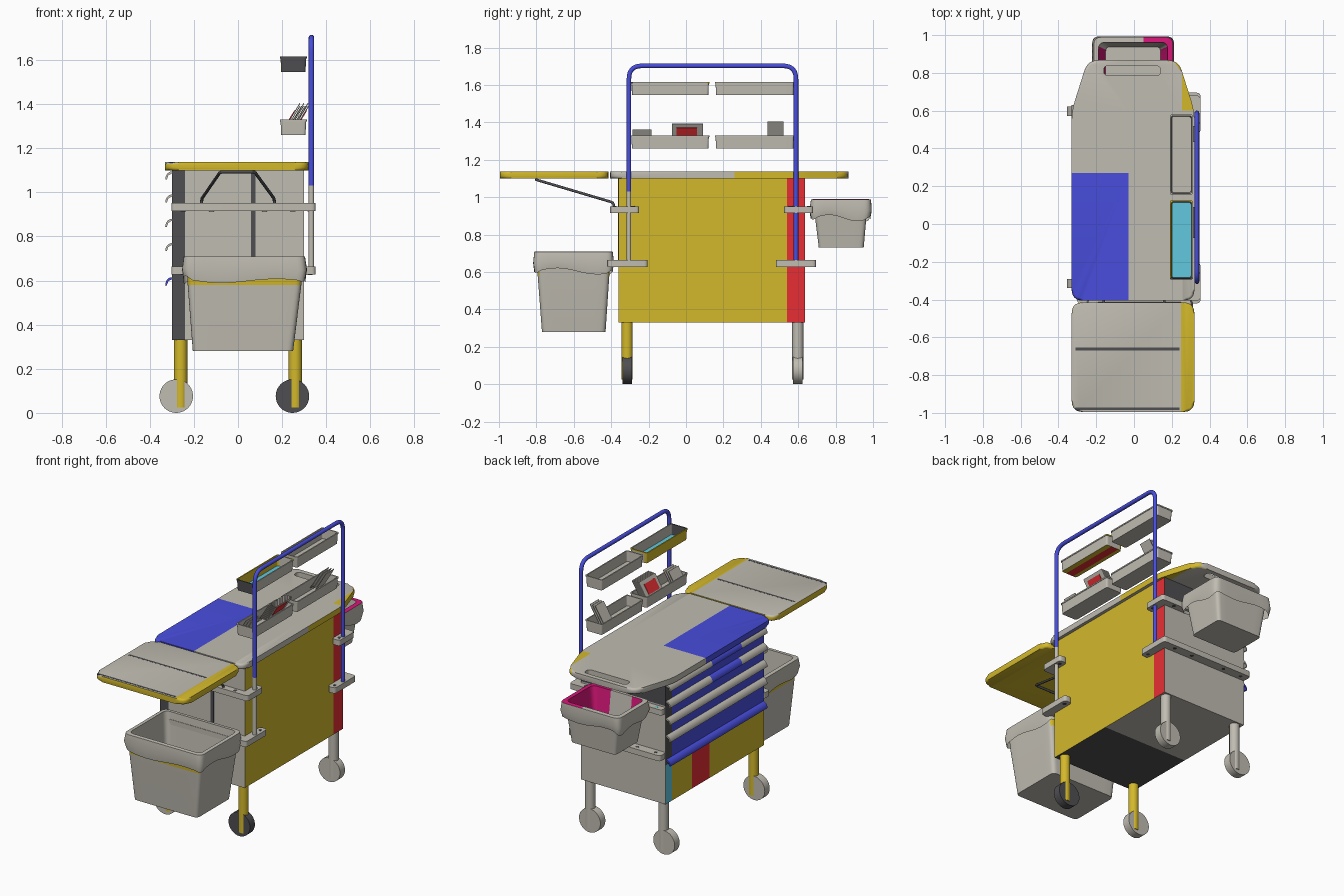
import bpy, bmesh, math
from mathutils import Vector, Matrix

if "Cube" in bpy.data.objects:
    bpy.data.objects.remove(bpy.data.objects["Cube"])


def material(name, *rgb):
    m = bpy.data.materials.new(name)
    m.diffuse_color = (*rgb, 1)
    m.use_nodes = True
    m.node_tree.nodes["Principled BSDF"].inputs["Base Color"].default_value = m.diffuse_color
    return m


GREY = material("warm_grey", 0.53, 0.505, 0.445)
DARK = material("dark_grey", 0.078, 0.078, 0.085)
YELLOW = material("mustard_yellow", 0.65, 0.48, 0.024)
BLUE = material("blue", 0.065, 0.075, 0.72)
RED = material("red", 0.80, 0.028, 0.034)
CYAN = material("cyan", 0.12, 0.58, 0.73)
MAGENTA = material("magenta", 0.68, 0.008, 0.19)


def slot(me, m):
    if m.name not in me.materials:
        me.materials.append(m)
    return me.materials.find(m.name)


def finish(name, bm, m):
    bmesh.ops.recalc_face_normals(bm, faces=bm.faces)
    me = bpy.data.meshes.new(name)
    bm.to_mesh(me)
    bm.free()
    me.materials.append(m)
    ob = bpy.data.objects.new(name, me)
    bpy.context.collection.objects.link(ob)
    return ob


def paint(ob, rule, **cuts):
    """Cut along axis planes, then colour each face with rule(centre, normal)."""
    me, bm = ob.data, bmesh.new()
    bm.from_mesh(me)
    for axis, values in cuts.items():
        i = "xyz".index(axis)
        for v in values:
            co, no = Vector((0, 0, 0)), Vector((0, 0, 0))
            co[i], no[i] = v, 1
            bmesh.ops.bisect_plane(bm, geom=bm.verts[:] + bm.edges[:] + bm.faces[:],
                                   plane_co=co, plane_no=no)
    bm.normal_update()
    for f in bm.faces:
        f.material_index = slot(me, rule(f.calc_center_median(), f.normal))
    bm.to_mesh(me)
    bm.free()


def fillet(pts, r, closed=True, n=5):
    pts = [Vector(p) for p in pts]
    out = []
    for i, p in enumerate(pts):
        if not closed and i in (0, len(pts) - 1):
            out.append(p)
            continue
        a, b = pts[i - 1] - p, pts[(i + 1) % len(pts)] - p
        a, b = (p + d.normalized() * min(r, d.length * 0.49) for d in (a, b))
        out += [a * (1 - t) ** 2 + p * 2 * t * (1 - t) + b * t * t for t in (k / n for k in range(n + 1))]
    return out


def prism(name, pts, lo, hi, m, axis="z", bevel=0):
    bm = bmesh.new()
    put = (lambda p, h: (p[0], p[1], h)) if axis == "z" else (lambda p, h: (p[0], h, p[1]))
    rings = [[bm.verts.new(put(p, h)) for p in pts] for h in (lo, hi)]
    caps = [bm.faces.new(r) for r in rings]
    for i in range(len(pts)):
        bm.faces.new((rings[0][i - 1], rings[0][i], rings[1][i], rings[1][i - 1]))
    if bevel:
        bmesh.ops.bevel(bm, geom=list({e for f in caps for e in f.edges}), offset=bevel,
                        segments=4, profile=0.5, affect='EDGES')
    return finish(name, bm, m)


def rect(x0, x1, y0, y1):
    return [(x0, y0), (x1, y0), (x1, y1), (x0, y1)]


def box(name, x0, x1, y0, y1, z0, z1, m):
    return prism(name, rect(x0, x1, y0, y1), z0, z1, m)


def cyl(name, c, r, depth, m, axis="z", bevel=0, n=32):
    a = [k * math.tau / n for k in range(n)]
    u, v, h = (c[0], c[1], c[2]) if axis == "z" else (c[0], c[2], c[1])
    return prism(name, [(u + r * math.cos(t), v + r * math.sin(t)) for t in a],
                 h - depth / 2, h + depth / 2, m, axis, bevel)


def tube(name, pts, r, m, bend, n=14):
    """Sweep a circle along a planar path with rounded bends."""
    path, bm, rings = fillet(pts, bend, False, 8), bmesh.new(), []
    side = (path[1] - path[0]).cross(path[len(path) // 2] - path[0]).normalized()
    for i, p in enumerate(path):
        d = path[min(i + 1, len(path) - 1)] - path[max(i - 1, 0)]
        up = d.cross(side).normalized()
        side_i = up.cross(d).normalized()
        rings.append([bm.verts.new(p + r * (side_i * math.cos(k * math.tau / n) + up * math.sin(k * math.tau / n)))
                      for k in range(n)])
    for a, b in zip(rings, rings[1:]):
        for i in range(n):
            bm.faces.new((a[i - 1], a[i], b[i], b[i - 1]))
    bm.faces.new(rings[0])
    bm.faces.new(rings[-1])
    return finish(name, bm, m)


def ring(x0, x1, y0, y1, r, z, wave=0):
    """Rounded rectangle with subdivided sides; wave ripples its height."""
    arcs, out = fillet(rect(x0, x1, y0, y1), r), []
    for i, p in enumerate(arcs):
        out.append(p)
        if i % 6 == 5:
            q = arcs[(i + 1) % 24]
            out += [p.lerp(q, k / 8) for k in range(1, 8)]
    return [(p.x, p.y, z + wave * (math.sin(i * 0.7) + 0.7 * math.sin(i * 0.37 + 1))) for i, p in enumerate(out)]


def loft(name, rings, m, first=True, last=True):
    bm = bmesh.new()
    vs = [[bm.verts.new(p) for p in r] for r in rings]
    for a, b in zip(vs, vs[1:]):
        for i in range(len(a)):
            bm.faces.new((a[i - 1], a[i], b[i], b[i - 1]))
    if first:
        bm.faces.new(vs[0])
    if last:
        bm.faces.new(vs[-1])
    return finish(name, bm, m)


# cabinet
def cabinet_colour(c, n):
    if n.x > .5:
        return RED if c.y > .54 else YELLOW
    if n.x < -.5:
        if c.z > .58:
            return DARK if c.y > .57 else BLUE
        return CYAN if c.y > .57 else RED if .19 < c.y < .37 else YELLOW
    if n.y < -.5:
        return DARK if c.x < -.24 else GREY
    if n.y > .5:
        return DARK if c.z > .96 else GREY
    return DARK if c.y < .1 else GREY


cabinet = box("cabinet", -.30, .30, -.36, .635, .33, 1.10, GREY)
paint(cabinet, cabinet_colour, x=[-.24], y=[.1, .19, .37, .54, .57], z=[.58, .96])
box("front_seam_strip", .06, .08, -.364, -.359, .66, 1.10, DARK)

# drawer pulls down the left side
for i, z in enumerate((1.095, .99, .88, .77, .615)):
    arc = [(-.30 - .03 * math.sin(a), z - .037 * (1 - math.cos(a))) for a in (k * math.pi / 14 for k in range(8))]
    pull = prism(f"drawer_pull_{i}", arc + [(-.323, z - .037), (-.316, z - .018), (-.30, z - .009)],
                 -.355, .63, BLUE if i == 4 else GREY, "y")
    if i < 2:
        paint(pull, lambda c, n: BLUE if -.1 < c.y < .2 else GREY, y=[.2, -.1])

# worktop with tapered rear and handle slot
outline = fillet([(-.33, -.405), (.32, -.405), (.32, .60), (.235, .868), (-.245, .868), (-.33, .60)], .06, n=6)
top = prism("worktop", outline, 1.10, 1.137, GREY, bevel=.014)
paint(top, lambda c, n: BLUE if c.x < -.03 and c.y < .27 and n.z > -.5 else
      YELLOW if (c.x > .255 and c.y > .60) or (n.x > .3 and c.y > .26) else GREY,
      x=[-.03, .255], y=[.26, .27, .60])
cutter = prism("slot_cutter", fillet(rect(-.16, .14, .785, .838), .025), 1.05, 1.2, GREY)
cutter.hide_render = True
mod = top.modifiers.new("slot", 'BOOLEAN')
mod.operation, mod.object, mod.solver = 'DIFFERENCE', cutter, 'EXACT'
bpy.context.view_layer.objects.active = top
bpy.ops.object.modifier_apply(modifier="slot")
bpy.data.objects.remove(cutter)

# fold-out front shelf and its bent support rod
shelf = prism("front_shelf", fillet(rect(-.33, .32, -.995, -.415), .06), 1.10, 1.137, YELLOW, bevel=.014)
paint(shelf, lambda c, n: GREY if n.z > .5 and c.x < .25 else YELLOW, x=[.25])
for y in (-.662, -.978):
    box("shelf_line", -.31, .24, y - .007, y + .007, 1.132, 1.1375, DARK)
tube("shelf_support_rod", [(-.165, -.385, .93), (-.165, -.385, .97), (-.08, -.80, 1.093), (.075, -.80, 1.093),
                           (.165, -.385, .97), (.165, -.385, .93)], .007, DARK, .02)

# mounting rails wrapping the front and rear ends
for z, reach, out in ((.933, -.25, -.405), (.645, -.205, -.42)):
    for end in (0, 1):
        fy = (lambda y: .275 - y) if end else (lambda y: y)
        pts = [(-.302, -.358), (-.302, out), (.352, out), (.352, reach), (.300, reach), (.300, -.358)]
        prism(("front", "rear")[end] + "_rail", fillet([(x, fy(y)) for x, y in pts], .02), z - .018, z + .018, GREY)
        for x in (-.25, -.12, .12, .25):
            cyl("rail_hole", (x, fy((out - .36) / 2), z), .011, .038,
                CYAN if end and x < -.2 and z > .9 else DARK, n=12)
        cyl("rail_hole", (.326, fy(reach - .035), z), .011, .038, DARK, n=12)

# legs and wheels
for sx, wx in ((-1, -.28), (1, .247)):
    for y, m in ((-.315, YELLOW), (.598, GREY)):
        cyl("leg", (sx * .26, y, .18), .03, .31, m)
        cyl("wheel", (wx, y, .076), .076, .05, DARK if sx > 0 and y < 0 else GREY, "y", .01, 40)

# overhead tube frame
frame = tube("overhead_frame", [(.333, -.305, .64), (.333, -.305, 1.702), (.333, .588, 1.702), (.333, .588, .64)],
             .0125, BLUE, .07)
paint(frame, lambda c, n: GREY if c.z < 1.03 and c.y < 0 else BLUE, z=[1.03])


# four small storage trays; the upper front one is many-coloured
def tray_colour(c, n):
    if n.y < -.5 and c.y < -.28 or n.y > .5 and c.y < -.27 or c.y < -.285:
        return DARK
    if n.z < -.8 and c.z < 1.548:
        return RED if .22 < c.x < .272 else YELLOW
    if n.z > .8 and c.z < 1.58:
        return CYAN
    return YELLOW if c.x < .21 or (c.z > 1.61 and c.y > .11) else GREY


for z in (1.26, 1.545):
    for y0, y1 in ((-.295, .125), (.155, .58)):
        def tray_ring(inset, h):
            return ring(.19 + inset, .312 - inset, y0 + inset, y1 - inset, .012, z + h)
        tray = loft("tray", [tray_ring(.006, 0), tray_ring(.003, .062), tray_ring(0, .062), tray_ring(0, .07),
                             tray_ring(.007, .07), tray_ring(.011, .005)], GREY)
        if z > 1.5 and y0 < 0:
            paint(tray, tray_colour, x=[.21, .22, .272])

# leaning cards and red labels in the lower trays
LEAN = Matrix.Rotation(.55, 4, 'Y')
for y0, y1, tall, count in ((-.285, -.185, .09, 3), (-.075, .09, .125, 7), (.435, .52, .14, 3)):
    for k in range(count):
        card = box("card", -.002, .002, y0, y1, 0, tall, GREY)
        card.matrix_world = Matrix.Translation((.208 + k * .055 / count, 0, 1.285)) @ LEAN
for x in (.204, .258):
    label = box("red_label", -.0015, .0025, -.05, .058, .035, .102, RED)
    label.matrix_world = Matrix.Translation((x, 0, 1.285)) @ LEAN

# large front waste bin with draped liner
bin_f = loft("front_bin", [ring(-.205, .25, -.77, -.43, .03, .28), ring(-.228, .287, -.793, -.410, .03, .58),
                           ring(-.235, .295, -.80, -.405, .03, .70)], GREY, last=False)
paint(bin_f, lambda c, n: YELLOW if c.z > .58 and c.x < .285 else GREY, x=[.17])
loft("front_bin_liner", [ring(-.246, .304, -.81, -.392, .04, .603, .011), ring(-.253, .312, -.817, -.386, .04, .65, .004),
                         ring(-.246, .304, -.811, -.391, .04, .708), ring(-.222, .282, -.787, -.414, .035, .71),
                         ring(-.19, .235, -.755, -.445, .03, .30)], GREY, first=False)

# small rear waste bin with magenta-lined liner
loft("rear_bin", [ring(-.165, .155, .71, .95, .025, .73), ring(-.20, .19, .68, .972, .03, .975)], GREY, last=False)
liner = loft("rear_bin_liner", [ring(-.212, .203, .669, .985, .04, .888, .011), ring(-.222, .212, .66, .993, .04, .93, .004),
                                ring(-.213, .206, .668, .989, .04, .988), ring(-.188, .178, .69, .962, .035, .99),
                                ring(-.15, .14, .722, .938, .025, .745)], GREY, first=False)
paint(liner, lambda c, n: MAGENTA if c.z > .98 and c.x > .05 or
      .75 < c.z < .98 and -.19 < c.x < .18 and .688 < c.y < .93 and (c.x > .05 or c.x < -.10) else GREY, x=[.05, -.10])

# smooth the rounded surfaces, keeping hard edges
bpy.ops.object.select_all(action='SELECT')
bpy.ops.object.shade_smooth_by_angle(angle=math.radians(35))
